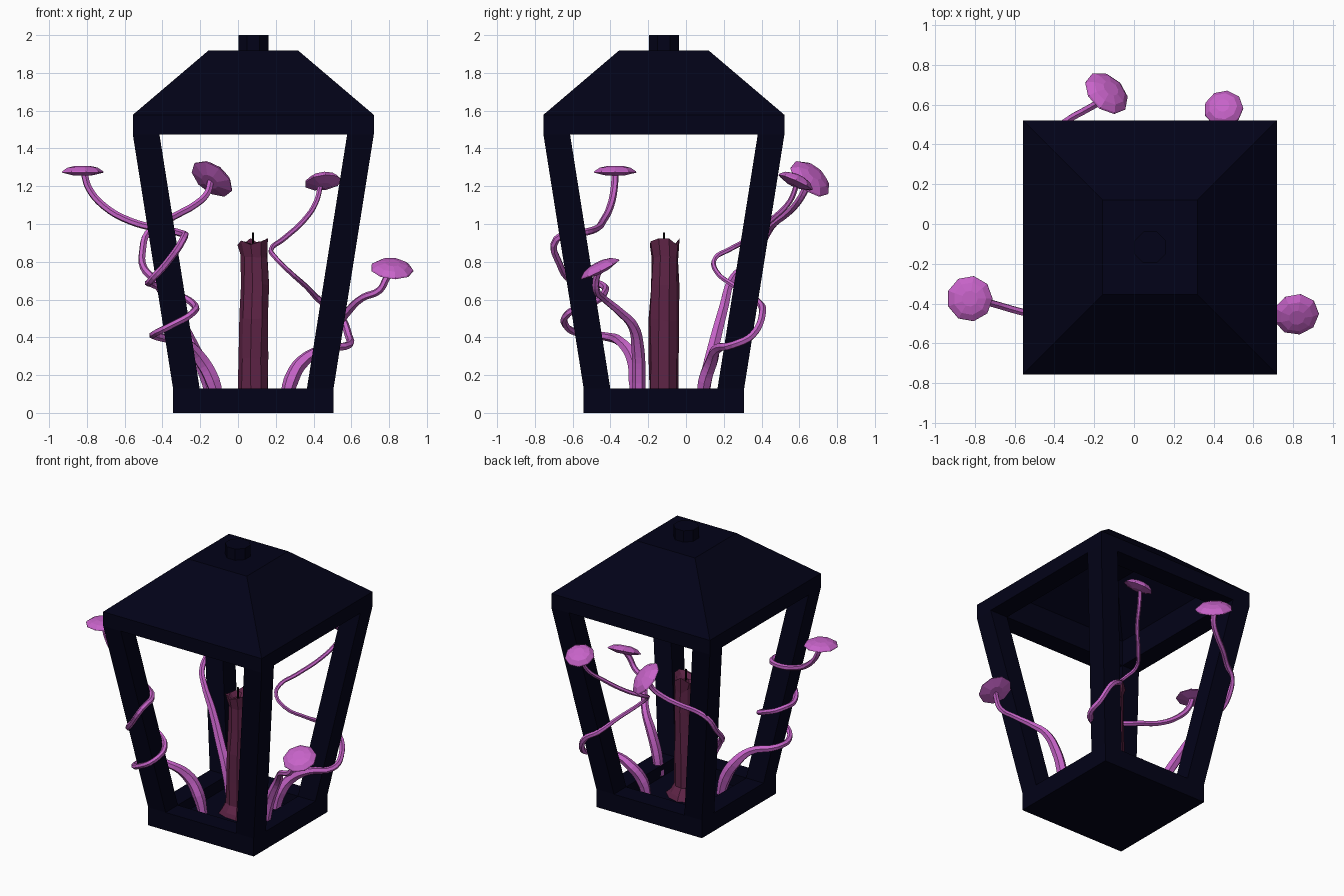
import bpy, bmesh, math, random
from mathutils import Vector, Matrix

if "Cube" in bpy.data.objects:
    bpy.data.objects.remove(bpy.data.objects["Cube"])

random.seed(4)
CX, CY = 0.081, -0.117         # lantern axis


def material(name, rgb):
    m = bpy.data.materials.new(name)
    m.diffuse_color = (*rgb, 1)
    m.use_nodes = True
    m.node_tree.nodes["Principled BSDF"].inputs["Base Color"].default_value = m.diffuse_color
    return m


IRON = material("dark navy iron", (0.0007, 0.0007, 0.009))
WAX = material("maroon wax", (0.115, 0.018, 0.063))
PINK = material("orchid mushroom", (0.57, 0.125, 0.58))
BLACK = material("black wick", (0.002, 0.001, 0.002))


def finish(name, bm, mat):
    bmesh.ops.recalc_face_normals(bm, faces=bm.faces)
    me = bpy.data.meshes.new(name)
    bm.to_mesh(me)
    bm.free()
    me.materials.append(mat)
    ob = bpy.data.objects.new(name, me)
    bpy.context.collection.objects.link(ob)
    return ob


def loft(name, rings, mat):
    """Skin a list of equal-length point rings and cap both ends."""
    bm = bmesh.new()
    vs = [[bm.verts.new(p) for p in ring] for ring in rings]
    n = len(vs[0])
    for a, b in zip(vs, vs[1:]):
        for i in range(n):
            j = (i + 1) % n
            bm.faces.new((a[i], a[j], b[j], b[i]))
    bm.faces.new(vs[0][::-1])
    bm.faces.new(vs[-1])
    return finish(name, bm, mat)


def square(half, z):
    return [(CX + sx * half, CY + sy * half, z)
            for sx, sy in ((-1, -1), (1, -1), (1, 1), (-1, 1))]


def circle(r, z, n, jitter=0.0, zj=0.0, shift=(0, 0)):
    ring = []
    for i in range(n):
        a = 2 * math.pi * (i + 0.5) / n
        q = r * (1 + random.uniform(-jitter, jitter))
        ring.append((CX + shift[0] + q * math.cos(a), CY + shift[1] + q * math.sin(a),
                     z + random.uniform(-zj, zj)))
    return ring


# Base tray with a sunken floor, and the hollow roof
loft("base", [square(h, z) for h, z in
              ((.425, 0), (.425, .13), (.285, .13), (.285, .045))], IRON)
loft("roof", [square(h, z) for h, z in
              ((.22, 1.89), (.497, 1.66), (.497, 1.475), (.638, 1.475),
               (.638, 1.578), (.238, 1.918))], IRON)
loft("roof_knob", [circle(.086, 1.91, 8), circle(.086, 2.0, 8)], IRON)

# Four leaning corner posts
for sx, sy, tag in ((-1, -1, "front_left"), (1, -1, "front_right"),
                    (1, 1, "back_right"), (-1, 1, "back_left")):
    rings = []
    for out, z in ((.425, .13), (.638, 1.475)):
        rings.append([(CX + sx * a, CY + sy * b, z) for a, b in
                      ((out, out), (out - .141, out),
                       (out - .141, out - .141), (out, out - .141))])
    loft(tag + "_post", rings, IRON)

# Candle with a melted foot and a hollow, uneven top
loft("candle", [circle(.125, .045, 9, .12), circle(.11, .075, 9, .1),
                circle(.08, .12, 9, .04), circle(.08, .3, 9, .06, .02),
                circle(.08, .5, 9, .06, .02, (.004, 0)),
                circle(.076, .68, 9, .06, .02, (.008, .004)),
                circle(.07, .82, 9, .06, .02, (.006, .006)),
                circle(.08, .905, 9, .06, .022),
                circle(.058, .9, 9, .06, .015), circle(.035, .87, 9)], WAX)
loft("wick", [circle(.006, .86, 5), circle(.006, .955, 5)], BLACK)


def stem(name, pts, thick):
    """Tapered vine-like stem through the given points."""
    cu = bpy.data.curves.new(name, "CURVE")
    cu.dimensions = "3D"
    cu.bevel_depth = 1.0
    cu.bevel_resolution = 1
    cu.resolution_u = 4
    cu.use_fill_caps = True
    sp = cu.splines.new("BEZIER")
    sp.bezier_points.add(len(pts) - 1)
    for i, (bp, p) in enumerate(zip(sp.bezier_points, pts)):
        bp.co = p
        bp.handle_left_type = bp.handle_right_type = "AUTO"
        bp.radius = thick[i] if i < len(thick) else .019
    sp.use_smooth = False
    cu.materials.append(PINK)
    bpy.context.collection.objects.link(bpy.data.objects.new(name, cu))


def cap(name, centre, normal, r, h):
    """Nine-sided shallow lens with a sharp rim."""
    bm = bmesh.new()
    rows = []
    for q, z in ((.4, -.35), (1, -.05), (.97, .08), (.72, .42), (.35, .6)):
        rows.append([bm.verts.new((
            r * q * math.cos(2 * math.pi * i / 9),
            r * q * math.sin(2 * math.pi * i / 9), h * z)) for i in range(9)])
    for a, b in zip(rows, rows[1:]):
        for i in range(9):
            j = (i + 1) % 9
            bm.faces.new((a[i], a[j], b[j], b[i]))
    bm.faces.new(rows[0])
    bm.faces.new(rows[-1])
    rot = Vector((0, 0, 1)).rotation_difference(Vector(normal)).to_matrix().to_4x4()
    bm.transform(Matrix.Translation(centre) @ rot)
    finish(name, bm, PINK)


# Mushroom winding twice round the front left post
stem("front_left_stem", [
    (-.1, -.258, .04), (-.135, -.262, .17), (-.195, -.275, .28), (-.28, -.34, .37),
    (-.43, -.43, .405), (-.44, -.56, .42), (-.36, -.635, .46), (-.24, -.62, .53),
    (-.24, -.5, .58), (-.33, -.435, .63), (-.45, -.45, .68), (-.46, -.6, .70),
    (-.38, -.67, .79), (-.29, -.685, .92), (-.3, -.56, .95), (-.42, -.475, .975),
    (-.57, -.44, 1.015), (-.71, -.4, 1.095), (-.79, -.38, 1.19), (-.815, -.375, 1.27)],
    (.03, .042, .04, .028, .022))
cap("front_left_cap", (-.825, -.375, 1.275), (0, 0, 1), .115, .055)

# Mushroom leaning out beside the front right post
stem("front_right_stem", [
    (.39, -.25, .05), (.41, -.25, .2), (.455, -.255, .34), (.52, -.28, .46),
    (.58, -.35, .535), (.66, -.44, .61), (.75, -.475, .65), (.785, -.475, .71),
    (.815, -.455, .765)], (.032, .036, .034, .028, .023))
cap("front_right_cap", (.815, -.455, .762), (.08, -.45, .9), .115, .06)

# Mushroom winding round the back right post
stem("back_right_stem", [
    (.25, .085, .04), (.28, .1, .17), (.34, .135, .27), (.46, .165, .34),
    (.585, .25, .36), (.585, .35, .41), (.53, .405, .53), (.44, .38, .59),
    (.36, .26, .67), (.27, .16, .75), (.2, .155, .82), (.175, .23, .865),
    (.24, .33, .92), (.35, .45, 1.02), (.415, .55, 1.12), (.44, .59, 1.22)],
    (.03, .04, .036, .025, .02, .02, .02, .018, .014, .013, .013, .013, .014,
     .014, .014, .014))
cap("back_right_cap", (.45, .58, 1.222), (-.12, .4, .9), .1, .065)

# Mushroom climbing past the back left post
stem("back_left_stem", [
    (-.13, .09, .04), (-.17, .11, .2), (-.25, .15, .37), (-.35, .2, .56),
    (-.44, .24, .7), (-.5, .3, .77), (-.505, .38, .86), (-.48, .43, .95),
    (-.41, .465, 1.0), (-.32, .53, 1.05), (-.23, .58, 1.1), (-.165, .62, 1.16),
    (-.145, .65, 1.225)], (.03, .036, .034, .028, .022))
cap("back_left_cap", (-.137, .658, 1.24), (.5, .55, .65), .125, .07)
